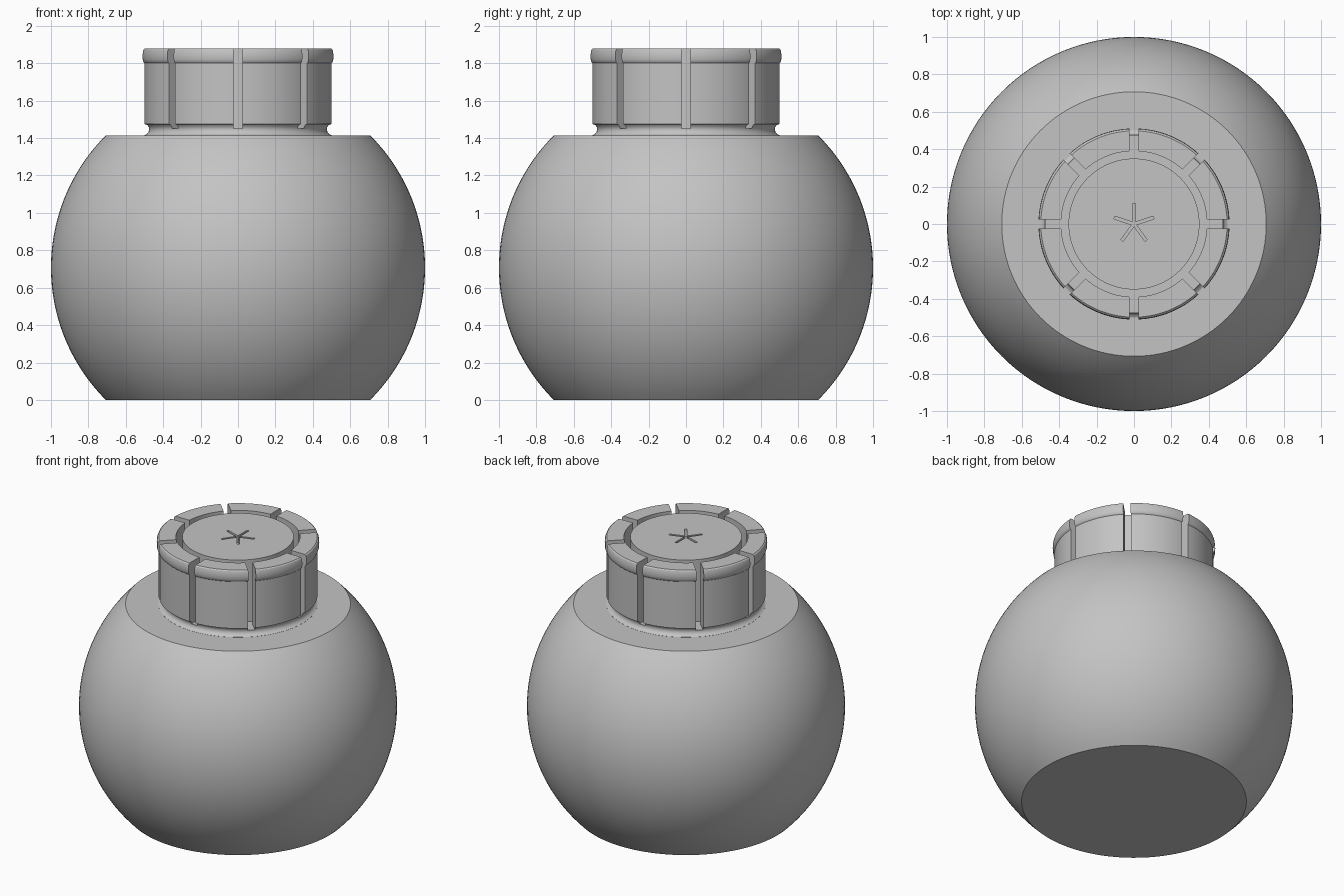
import bpy, bmesh, math
from mathutils import Matrix, Vector

cube = bpy.data.objects.get("Cube")
if cube:
    bpy.data.objects.remove(cube, do_unlink=True)

grey = bpy.data.materials.new("plain_grey")
grey.use_nodes = True
colour = (0.55, 0.55, 0.55, 1)
grey.diffuse_color = colour
grey.node_tree.nodes["Principled BSDF"].inputs["Base Color"].default_value = colour

SEGMENTS = 128
HALF = math.sqrt(0.5)      # height of the ball centre
TOP = 1.88                 # top of the cap
FLOOR = 1.45               # floor of the groove and slots


def make_object(name, bm):
    bmesh.ops.recalc_face_normals(bm, faces=bm.faces)
    mesh = bpy.data.meshes.new(name)
    bm.to_mesh(mesh)
    bm.free()
    mesh.materials.append(grey)
    obj = bpy.data.objects.new(name, mesh)
    bpy.context.collection.objects.link(obj)
    return obj


def lathe(name, profile):
    """Spin an (r, z) outline, whose ends lie on the axis, into a solid."""
    bm = bmesh.new()
    rings = []
    for r, z in profile:
        count = SEGMENTS if r > 0 else 1
        rings.append([bm.verts.new((r * math.cos(math.tau * i / SEGMENTS),
                                    r * math.sin(math.tau * i / SEGMENTS), z))
                      for i in range(count)])
    for a, b in zip(rings, rings[1:]):
        if len(a) == 1:
            bm.faces.new(b)
        elif len(b) == 1:
            bm.faces.new(a)
        else:
            for i in range(SEGMENTS):
                j = (i + 1) % SEGMENTS
                bm.faces.new((a[i], a[j], b[j], b[i]))
    return make_object(name, bm)


def prism(bm, outline, low, high):
    """Add an upright solid with the given plan outline."""
    face = bm.faces.new([bm.verts.new((x, y, low)) for x, y in outline])
    side = bmesh.ops.extrude_face_region(bm, geom=[face])
    moved = [v for v in side["geom"] if isinstance(v, bmesh.types.BMVert)]
    bmesh.ops.translate(bm, vec=(0, 0, high - low), verts=moved)


def smooth(obj):
    bpy.ops.object.select_all(action='DESELECT')
    obj.select_set(True)
    bpy.context.view_layer.objects.active = obj
    bpy.ops.object.shade_smooth_by_angle(angle=math.radians(30))


# Ball with flat top and bottom
steps = 48
arc = [math.radians(-45 + 90 * i / steps) for i in range(steps + 1)]
body = lathe("round_body", [(0, 0)]
             + [(math.cos(t), HALF + math.sin(t)) for t in arc]
             + [(0, 2 * HALF)])
smooth(body)

# Cap: flared neck, straight wall, rounded rim, ring groove and centre plug
cap = lathe("slotted_cap", [
    (0, 1.40), (0.5, 1.40), (0.5, 1.415), (0.487, 1.421), (0.478, 1.433),
    (0.475, 1.447), (0.478, 1.46), (0.486, 1.47), (0.5, 1.475),
    (0.5, 1.8), (0.506, 1.806), (0.51, 1.82), (0.511, 1.84),
    (0.509, 1.862), (0.505, 1.874), (0.498, TOP),
    (0.39, TOP), (0.39, FLOOR), (0.35, FLOOR), (0.35, TOP), (0, TOP)])

# Cutter: eight radial slots and a five-armed star
bm = bmesh.new()
w = 0.0235
for k in range(8):
    turn = Matrix.Rotation(math.tau * k / 8, 2)
    box = [(0.37, -w), (0.6, -w), (0.6, w), (0.37, w)]
    prism(bm, [turn @ Vector(p) for p in box], FLOOR, 2)
s = 0.0075
star = []
for k in range(5):
    turn = Matrix.Rotation(math.radians(90 + 72 * k), 2)
    arm = [(s / math.tan(math.radians(36)), -s), (0.11, -s), (0.11, s)]
    star += [turn @ Vector(p) for p in arm]
prism(bm, star, TOP - 0.05, 2)
cutter = make_object("slot_cutter", bm)
cutter.hide_render = True

cut = cap.modifiers.new("slots", 'BOOLEAN')
cut.operation = 'DIFFERENCE'
cut.solver = 'EXACT'
cut.object = cutter
bpy.context.view_layer.objects.active = cap
bpy.ops.object.modifier_apply(modifier=cut.name)
bpy.data.objects.remove(cutter, do_unlink=True)
smooth(cap)
